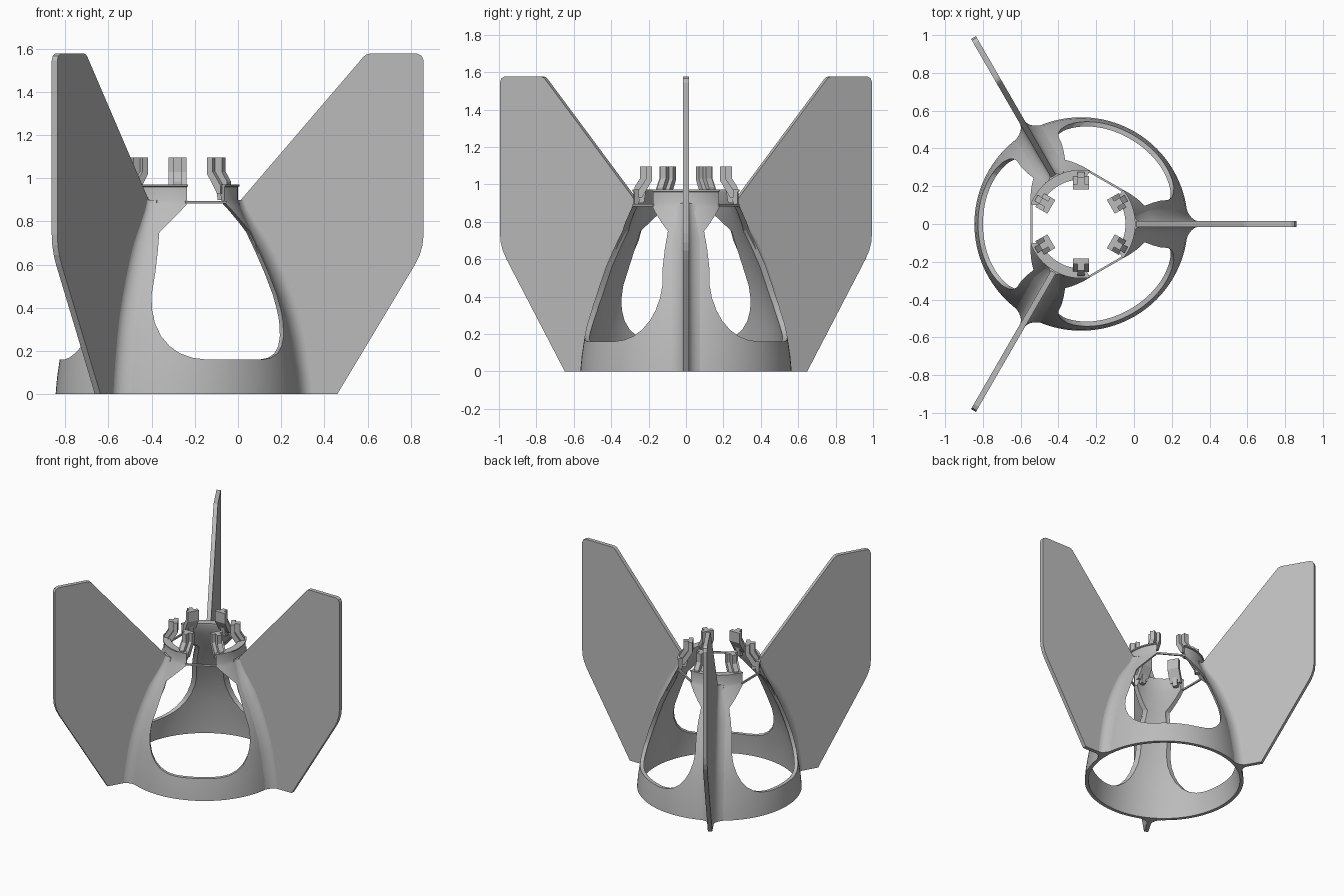
import bpy, bmesh, math
from mathutils import Matrix, Vector

if "Cube" in bpy.data.objects:
    bpy.data.objects.remove(bpy.data.objects["Cube"])

CX = -0.28                       # axis of the shell
grey = bpy.data.materials.new("light grey")
grey.diffuse_color = (0.5, 0.5, 0.5, 1)
grey.use_nodes = True
grey.node_tree.nodes["Principled BSDF"].inputs["Base Color"].default_value = grey.diffuse_color

# outer shell profile: (radius, height)
PROFILE = [(0.565, 0), (0.558, 0.08), (0.546, 0.16), (0.53, 0.26), (0.508, 0.36), (0.477, 0.46),
           (0.44, 0.56), (0.395, 0.66), (0.35, 0.75), (0.315, 0.82), (0.288, 0.88)]


def radius(z):
    for (r0, z0), (r1, z1) in zip(PROFILE, PROFILE[1:]):
        if z <= z1:
            return r0 + (r1 - r0) * (z - z0) / (z1 - z0)
    return PROFILE[-1][0]


def finish(name, bm, angle=0.0, smooth=False):
    bmesh.ops.recalc_face_normals(bm, faces=bm.faces[:])
    me = bpy.data.meshes.new(name)
    bm.to_mesh(me)
    bm.free()
    ob = bpy.data.objects.new(name, me)
    bpy.context.collection.objects.link(ob)
    me.materials.append(grey)
    me.transform(Matrix.Translation((CX, 0, 0)) @ Matrix.Rotation(math.radians(angle), 4, 'Z'))
    if smooth:
        smooth_object(ob)
    return ob


def smooth_object(ob):
    bpy.ops.object.select_all(action='DESELECT')
    ob.select_set(True)
    bpy.context.view_layer.objects.active = ob
    bpy.ops.object.shade_smooth_by_angle(angle=math.radians(30))


def loft(bm, sections):
    """Skin a list of closed sections and cap both ends."""
    rows = [[bm.verts.new(p) for p in s] for s in sections]
    n = len(rows[0])
    for a, b in zip(rows, rows[1:]):
        for i in range(n):
            j = (i + 1) % n
            bm.faces.new((a[i], a[j], b[j], b[i]))
    bm.faces.new(rows[0][::-1])
    bm.faces.new(rows[-1])


def plate(bm, outline, y0, y1):
    """Extrude a (radius, height) outline between two sideways offsets."""
    loft(bm, [[(r, y, z) for r, z in outline] for y in (y0, y1)])


def window_cutter(outline, angle):
    """Prism running outwards from the axis, outline in (sideways, height)."""
    bm = bmesh.new()
    loft(bm, [[(r, t, z) for t, z in outline] for r in (0.05, 0.9)])
    ob = finish("window_cutter", bm, angle)
    ob.hide_render = True
    ob.hide_set(True)
    return ob


# --- shell: lathed wall with a collar at the top
T = 0.026
inner = [(r - T, z) for r, z in PROFILE]
ring = PROFILE + [(0.28, 0.90), (0.28, 0.96), (0.287, 0.963), (0.287, 0.972), (0.235, 0.972), (0.235, 0.955)] + inner[::-1]
bm = bmesh.new()
SEG = 120
cols = []
for k in range(SEG):
    a = 2 * math.pi * k / SEG
    cols.append([bm.verts.new((r * math.cos(a), r * math.sin(a), z)) for r, z in ring])
for k in range(SEG):
    a, b = cols[k], cols[(k + 1) % SEG]
    for i in range(len(ring)):
        j = (i + 1) % len(ring)
        bm.faces.new((a[i], b[i], b[j], a[j]))
shell = finish("shell", bm)

# --- three windows and the collar gaps above them
half = [(0.15, 0.16), (0.21, 0.168), (0.26, 0.188), (0.30, 0.222), (0.328, 0.27), (0.343, 0.33),
        (0.345, 0.39), (0.335, 0.46), (0.243, 0.75), (0.10, 0.885)]
window = half + [(-t, z) for t, z in reversed(half)]
gap = [(0.1, 0.80), (0.1, 1.05), (-0.1, 1.05), (-0.1, 0.80)]
for angle in (60, 180, 300):
    for outline in (window, gap):
        mod = shell.modifiers.new("window", 'BOOLEAN')
        mod.operation = 'DIFFERENCE'
        mod.solver = 'EXACT'
        mod.object = window_cutter(outline, angle)
bpy.context.view_layer.update()
cut = bpy.data.meshes.new_from_object(shell.evaluated_get(bpy.context.evaluated_depsgraph_get()))
shell.modifiers.clear()
shell.data = cut
smooth_object(shell)
for ob in [o for o in bpy.data.objects if o.name.startswith("window_cutter")]:
    bpy.data.objects.remove(ob)

# --- thin straight bars closing the collar gaps
for angle in (60, 180, 300):
    bm = bmesh.new()
    plate(bm, [(0.257, 0.882), (0.268, 0.882), (0.268, 0.895), (0.257, 0.895)], -0.11, 0.11)
    finish("gap_bar", bm, angle)

# --- fins with their fillets
outer = [(0.74, 0), (1.10, 0.60), (1.122, 0.645), (1.135, 0.69), (1.14, 0.74), (1.14, 1.545), (1.131, 1.567),
         (1.11, 1.577), (0.89, 1.577), (0.875, 1.573), (0.862, 1.563), (0.285, 0.89)]
fin = outer + [(r - 0.013, z) for r, z in PROFILE[::-1]]
for angle in (0, 120, 240):
    bm = bmesh.new()
    plate(bm, fin, -0.015, 0.015)
    finish("fin", bm, angle)

    bm = bmesh.new()
    sections = []
    for i in range(19):
        z = 0.9 * i / 18
        r = radius(z)
        s = 1.0 if z < 0.7 else 1.0 - 0.6 * (z - 0.7) / 0.2
        w = 0.015 + 0.085 * s
        side = []
        for k in range(8):                      # concave arc from wall to fin
            a = math.pi / 2 * k / 7
            t = w - (w - 0.014) * math.sin(a)
            out = math.sqrt(r * r - t * t) - 0.003 + 0.065 * s * (1 - math.cos(a))
            side.append((out, t, z))
        back = math.sqrt(r * r - w * w) - 0.012
        sections.append([(back, w, z)] + side + [(x, -y, zz) for x, y, zz in reversed(side)] + [(back, -w, z)])
    loft(bm, sections)
    finish("fin_fillet", bm, angle, smooth=True)

# --- six T-shaped clips standing on the collar
pad = [(0.235, 0.93), (0.255, 0.93), (0.255, 0.965), (0.212, 1.03), (0.212, 1.096), (0.182, 1.096), (0.182, 1.02)]
rib = [(0.225, 0.90), (0.275, 0.90), (0.275, 0.985), (0.247, 1.03), (0.247, 1.096), (0.205, 1.096), (0.205, 1.02)]
for angle in range(30, 390, 60):
    bm = bmesh.new()
    plate(bm, pad, -0.042, 0.042)
    plate(bm, rib, -0.018, 0.018)
    finish("clip", bm, angle)
